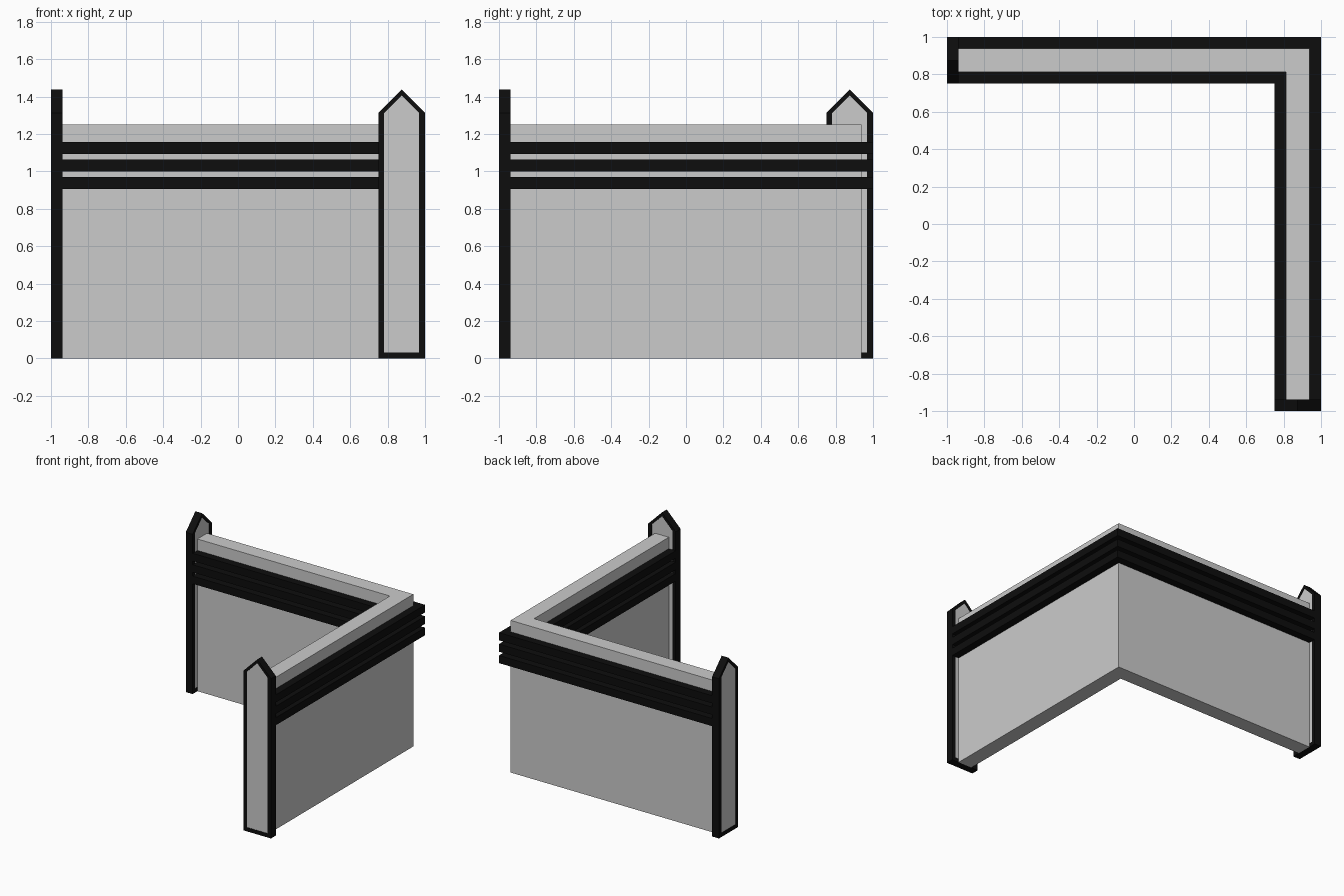
import bpy
import bmesh

if "Cube" in bpy.data.objects:
    bpy.data.objects.remove(bpy.data.objects["Cube"])

U = 1 / 32  # modelling grid step

black = bpy.data.materials.new("black_trim")
black.diffuse_color = (0.004, 0.004, 0.004, 1)
black.use_nodes = True
black.node_tree.nodes["Principled BSDF"].inputs["Base Color"].default_value = black.diffuse_color


def finish(name, bm, mat=None):
    bmesh.ops.recalc_face_normals(bm, faces=bm.faces)
    mesh = bpy.data.meshes.new(name)
    bm.to_mesh(mesh)
    bm.free()
    ob = bpy.data.objects.new(name, mesh)
    bpy.context.collection.objects.link(ob)
    if mat:
        mesh.materials.append(mat)
    return ob


def prism(name, loop, offset, mat=None):
    """Extrude a closed loop of 3D points into a solid."""
    bm = bmesh.new()
    face = bm.faces.new([bm.verts.new(p) for p in loop])
    ext = bmesh.ops.extrude_face_region(bm, geom=[face], use_keep_orig=True)
    moved = [v for v in ext["geom"] if isinstance(v, bmesh.types.BMVert)]
    bmesh.ops.translate(bm, verts=moved, vec=offset)
    return finish(name, bm, mat)


def l_shape(name, a, b, end, z0, z1, mat=None):
    """L-shaped strip between offsets a and b, mirrored about x = y."""
    loop = [(end, b), (end, a), (a, a), (a, end), (b, end), (b, b)]
    return prism(name, [(x, y, z0) for x, y in loop], (0, 0, z1 - z0), mat)


def gable(inset, z0):
    """Pointed post outline as (across, z) pairs."""
    lo, hi = 0.75 + inset, 1 - inset
    return [(lo, z0), (hi, z0), (hi, 1.3125), (0.875, 1.4375 - inset), (lo, 1.3125)]


def place(t, d, z, swap):
    return (d, t, z) if swap else (t, d, z)


def post(name, swap):
    # Black pointed frame
    bm = bmesh.new()
    rings = [[bm.verts.new(place(t, d, z, swap)) for t, z in prof]
             for prof, d in ((gable(0, 0), -1), (gable(0, 0), -1 + 2 * U),
                             (gable(U, U), -1 + 2 * U), (gable(U, U), -1))]
    for k in range(4):
        r, s = rings[k], rings[(k + 1) % 4]
        for i in range(5):
            j = (i + 1) % 5
            bm.faces.new((r[i], r[j], s[j], s[i]))
    finish(name + "_frame", bm, black)
    # Grey panel set just inside the frame
    gap = 0.004
    loop = [place(t, -1 + gap, z, swap) for t, z in gable(U, U)]
    prism(name + "_panel", loop, place(0, 2 * U - 2 * gap, 0, swap))


# Corner wall
l_shape("wall", 0.75 + 2 * U, 1 - 2 * U, -1 + 2 * U, 0, 1.25)

# Three rails on the inner and outer faces
for i in range(3):
    z = 29 * U + i * 3 * U
    l_shape(f"inner_rail_{i + 1}", 0.75, 0.75 + 2 * U, -1 + 2 * U, z, z + 2 * U, black)
    l_shape(f"outer_rail_{i + 1}", 1 - 2 * U, 1, -1 + 2 * U, z, z + 2 * U, black)

# End posts
post("front_post", False)
post("left_post", True)
